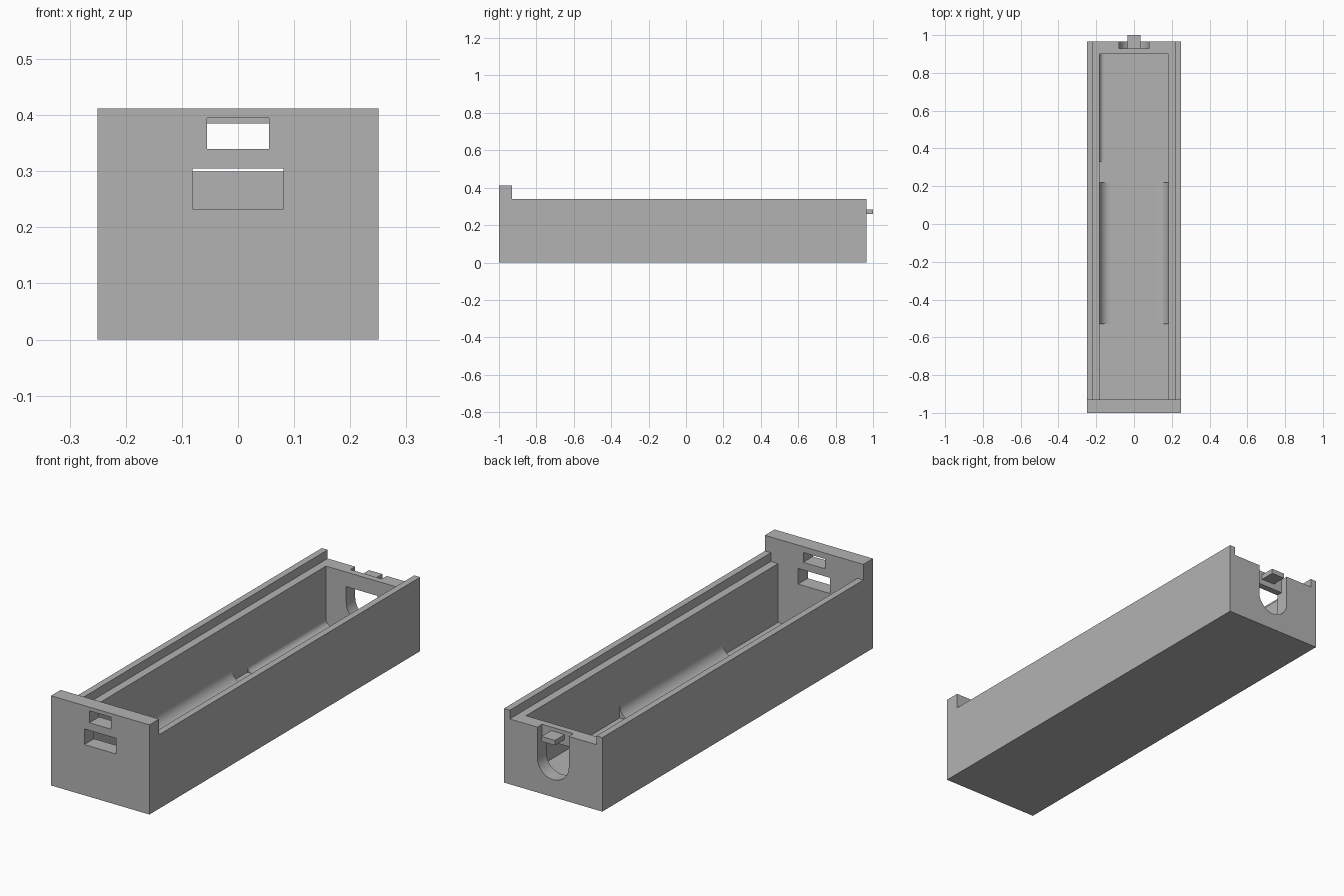
import bpy, bmesh
from math import sin, cos, pi

cube = bpy.data.objects.get("Cube")
if cube:
    bpy.data.objects.remove(cube, do_unlink=True)

grey = bpy.data.materials.new("plain_grey")
grey.use_nodes = True
colour = (0.45, 0.45, 0.45, 1)
grey.diffuse_color = colour
grey.node_tree.nodes["Principled BSDF"].inputs["Base Color"].default_value = colour


def prism(name, points, axis, start, end):
    """Extrude a 2D profile, (y, z) along x or (x, z) along y."""
    bm = bmesh.new()

    def place(p, t):
        return (t, p[0], p[1]) if axis == "x" else (p[0], t, p[1])

    rings = [[bm.verts.new(place(p, t)) for p in points] for t in (start, end)]
    bm.faces.new(rings[0])
    bm.faces.new(rings[1])
    n = len(points)
    for i in range(n):
        j = (i + 1) % n
        bm.faces.new((rings[0][i], rings[0][j], rings[1][j], rings[1][i]))
    bmesh.ops.recalc_face_normals(bm, faces=bm.faces)
    mesh = bpy.data.meshes.new(name)
    bm.to_mesh(mesh)
    bm.free()
    mesh.materials.append(grey)
    obj = bpy.data.objects.new(name, mesh)
    bpy.context.collection.objects.link(obj)
    return obj


def box(name, half_width, y0, y1, z0, z1):
    w = half_width
    return prism(name, [(-w, z0), (w, z0), (w, z1), (-w, z1)], "y", y0, y1)


def activate(obj):
    bpy.ops.object.select_all(action="DESELECT")
    obj.select_set(True)
    bpy.context.view_layer.objects.active = obj


def smooth(obj):
    activate(obj)
    bpy.ops.object.shade_smooth_by_angle(angle=pi / 6)


def carve(target, cutter):
    cutter.hide_render = True
    activate(target)
    mod = target.modifiers.new("cut", "BOOLEAN")
    mod.operation = "DIFFERENCE"
    mod.solver = "EXACT"
    mod.object = cutter
    bpy.ops.object.modifier_apply(modifier=mod.name)
    bpy.data.objects.remove(cutter, do_unlink=True)


def u_shape(radius, centre_z, top):
    arc = [(radius * cos(pi + pi * i / 24), centre_z + radius * sin(pi + pi * i / 24))
           for i in range(25)]
    return arc + [(radius, top), (-radius, top)]


INNER, FLOOR, LEDGE, RIM = 0.183, 0.03, 0.30, 0.34

# Tray block with the raised front plate
tray = prism("tray", [(-1, 0), (0.965, 0), (0.965, RIM), (-0.93, RIM),
                      (-0.93, 0.412), (-1, 0.412)], "x", -0.25, 0.25)

# Main cavity and the lid channel, open at the back
carve(tray, box("cavity_cut", INNER, -0.93, 0.9, FLOOR, 0.5))
carve(tray, box("lid_channel_cut", 0.22, -0.93, 1.2, LEDGE, 0.5))

# Front window, and the latch slot with its small inner lip
carve(tray, box("window_cut", 0.081, -1.1, -0.9, 0.233, 0.305))
carve(tray, box("latch_slot_cut", 0.055, -1.1, -0.9, RIM, 0.385))
carve(tray, box("latch_step_cut", 0.055, -1.1, -0.965, RIM, 0.395))

# Round-bottomed recess in the back wall, with a through hole below a bar
carve(tray, prism("recess_cut", u_shape(0.08, 0.16, 0.5), "y", 0.93, 1.1))
carve(tray, prism("cable_hole_cut", u_shape(0.08, 0.16, 0.233), "y", 0.85, 0.95))
smooth(tray)

# Catch tab on the back bar
box("catch_tab", 0.034, 0.925, 1.0, 0.26, 0.283)


# Curved cradle strips in the floor corners
def cradle(name, side, radius, y0, y1):
    arc = [(side * (INNER - radius + radius * cos(a)), FLOOR + radius - radius * sin(a))
           for a in (pi / 2 * i / 12 for i in range(13))]
    corner = (side * (INNER + 0.005), FLOOR - 0.005)
    points = arc + [(arc[-1][0], corner[1]), corner, (corner[0], arc[0][1])]
    smooth(prism(name, points, "y", y0, y1))


cradle("left_cradle", 1, 0.058, -0.53, 0.22)
cradle("right_cradle", -1, 0.058, -0.53, 0.22)
cradle("right_rear_cradle", -1, 0.025, 0.33, 0.905)
